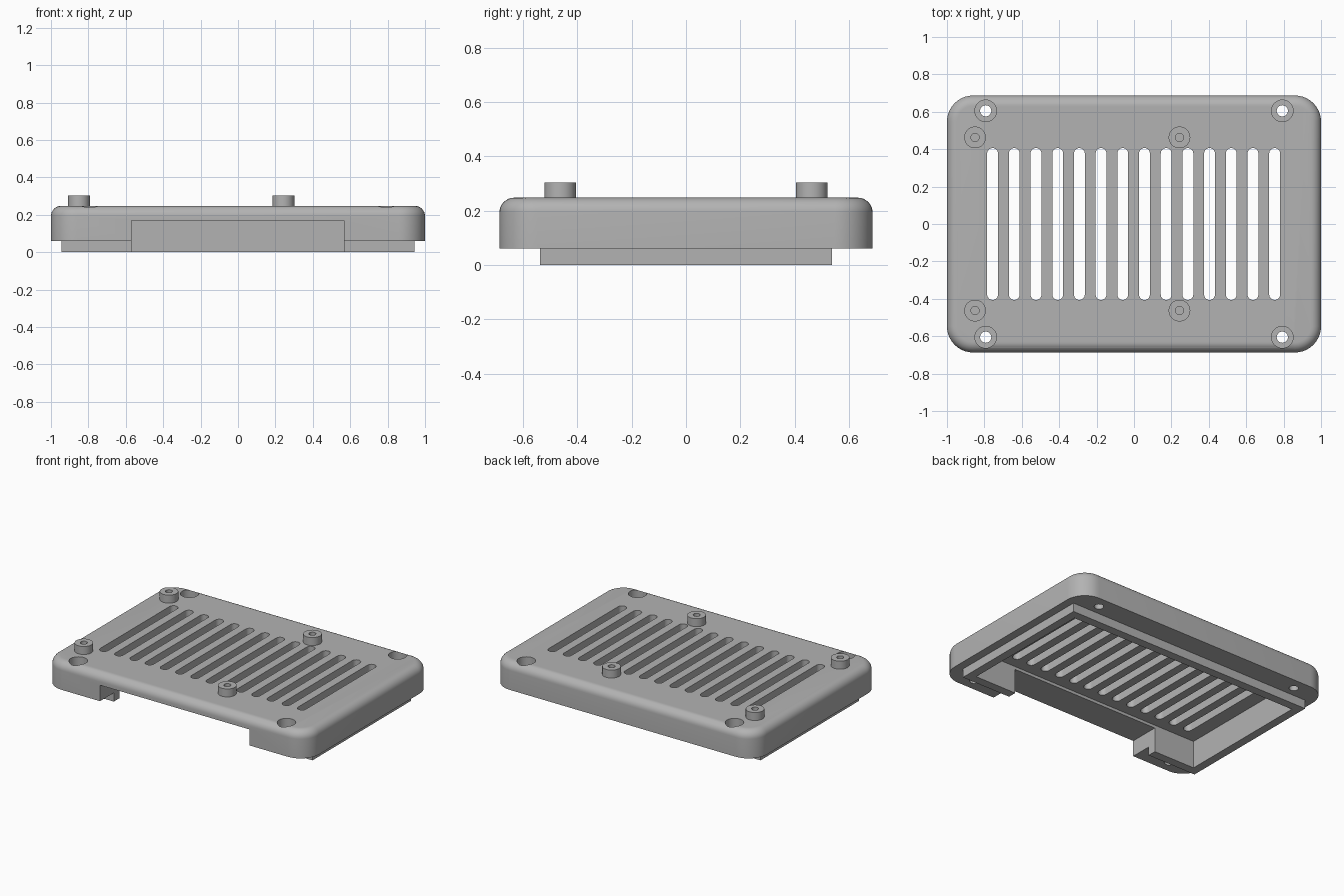
import bpy
import bmesh
from math import cos, sin, pi

old = bpy.data.objects.get("Cube")
if old:
    bpy.data.objects.remove(old, do_unlink=True)

grey = bpy.data.materials.new("plain_grey")
grey.use_nodes = True
colour = (0.45, 0.45, 0.45, 1)
grey.diffuse_color = colour
grey.node_tree.nodes["Principled BSDF"].inputs["Base Color"].default_value = colour


def rounded_rect(hx, hy, r, seg=10, cx=0, cy=0):
    """Outline of a rectangle with rounded corners, counter-clockwise."""
    pts = []
    for k, (sx, sy) in enumerate([(1, 1), (-1, 1), (-1, -1), (1, -1)]):
        for i in range(seg + 1):
            a = (k + i / seg) * pi / 2
            pts.append((cx + sx * (hx - r) + r * cos(a), cy + sy * (hy - r) + r * sin(a)))
    return pts


def circle(x, y, r, n=32):
    return [(x + r * cos(2 * pi * i / n), y + r * sin(2 * pi * i / n)) for i in range(n)]


def box(x0, x1, y0, y1):
    return [(x0, y0), (x1, y0), (x1, y1), (x0, y1)]


def make(name, lofts):
    """Each loft is a list of (outline, z) rings, skinned and capped."""
    bm = bmesh.new()
    for rings in lofts:
        loops = [[bm.verts.new((x, y, z)) for x, y in outline] for outline, z in rings]
        for a, b in zip(loops, loops[1:]):
            for i in range(len(a)):
                j = (i + 1) % len(a)
                bm.faces.new((a[i], a[j], b[j], b[i]))
        bm.faces.new(loops[0][::-1])
        bm.faces.new(loops[-1])
    bmesh.ops.remove_doubles(bm, verts=bm.verts, dist=1e-5)
    bmesh.ops.recalc_face_normals(bm, faces=bm.faces)
    mesh = bpy.data.meshes.new(name)
    bm.to_mesh(mesh)
    bm.free()
    mesh.materials.append(grey)
    obj = bpy.data.objects.new(name, mesh)
    bpy.context.collection.objects.link(obj)
    return obj


def prism(outline, z0, z1):
    return [(outline, z0), (outline, z1)]


def activate(obj):
    bpy.ops.object.select_all(action='DESELECT')
    obj.select_set(True)
    bpy.context.view_layer.objects.active = obj


def combine(target, tool, operation):
    tool.hide_render = True
    activate(target)
    mod = target.modifiers.new("combine", 'BOOLEAN')
    mod.object, mod.operation, mod.solver = tool, operation, 'EXACT'
    bpy.ops.object.modifier_apply(modifier=mod.name)
    bpy.data.objects.remove(tool, do_unlink=True)


BASE, TOP, FILLET = 0.06, 0.248, 0.055

# Cover body with a filleted top edge
rings = [(rounded_rect(1, 0.687, 0.14), BASE)]
for i in range(9):
    a = i / 8 * pi / 2
    inset = FILLET * (1 - cos(a))
    rings.append((rounded_rect(1 - inset, 0.687 - inset, 0.14 - inset),
                  TOP - FILLET + FILLET * sin(a)))
cover = make("cover", [rings])

# Locating lip below the body
combine(cover, make("lip", [prism(box(-0.943, 0.943, -0.537, 0.537), 0, 0.12)]), 'UNION')

# Hollow inside and front opening
combine(cover, make("cavity", [prism(box(-0.885, 0.885, -0.477, 0.477), -0.1, 0.19)]), 'DIFFERENCE')
combine(cover, make("front_opening", [prism(box(-0.57, 0.567, -0.8, -0.4), -0.1, 0.17)]), 'DIFFERENCE')

# Row of ventilation slots
slots = [prism(rounded_rect(0.029, 0.406, 0.0289, 8, -0.756 + 0.116 * i), 0.1, 0.4) for i in range(14)]
combine(cover, make("vent_slots", slots), 'DIFFERENCE')

# Counterbored screw holes in the corners
corners = [(sx * 0.793, sy * 0.605) for sx in (-1, 1) for sy in (-1, 1)]
for name, r, z in (("counterbores", 0.058, 0.12), ("screw_holes", 0.03, -0.1)):
    combine(cover, make(name, [prism(circle(x, y, r), z, 0.4) for x, y in corners]), 'DIFFERENCE')

# Standoffs with blind holes
parts = [cover]
for side, x in (("right", -0.85), ("left", 0.243)):
    for end, y in (("front", -0.463), ("back", 0.463)):
        outer, inner = circle(x, y, 0.058), circle(x, y, 0.022)
        parts.append(make(f"standoff_{end}_{side}",
                          [[(outer, 0.235), (outer, 0.303), (inner, 0.303), (inner, 0.25)]]))

for obj in parts:
    activate(obj)
    bpy.ops.object.shade_smooth_by_angle(angle=pi / 6)
